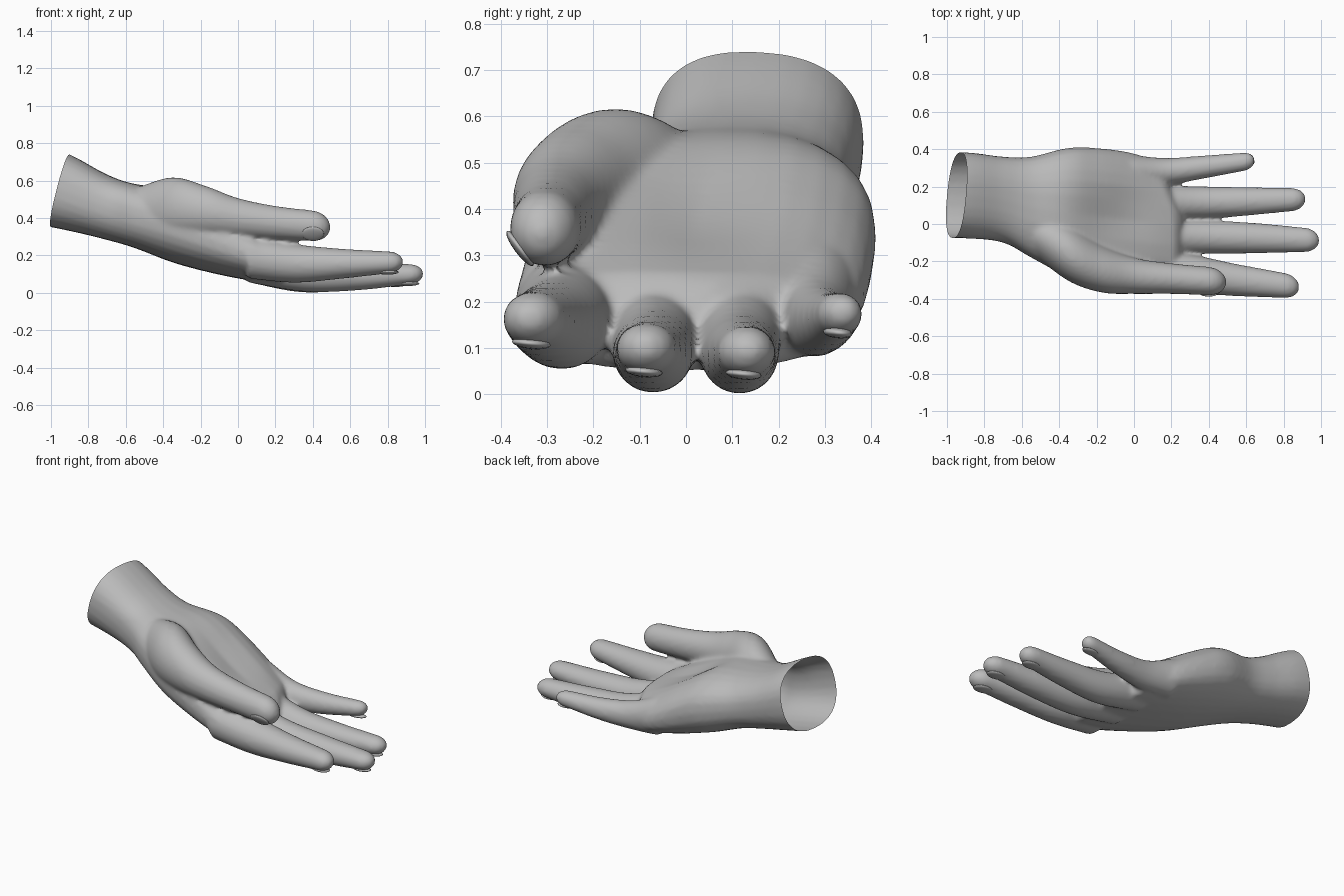
import bpy, bmesh, math
from mathutils import Vector

cube = bpy.data.objects.get("Cube")
if cube:
    bpy.data.objects.remove(cube, do_unlink=True)

GREY = (0.5, 0.5, 0.5, 1)
skin = bpy.data.materials.new("plain grey")
skin.use_nodes = True
skin.diffuse_color = GREY
skin.node_tree.nodes["Principled BSDF"].inputs["Base Color"].default_value = GREY

SIDES = 28
STEPS = 6
DOME_RINGS = 5


def add_object(name, bm):
    mesh = bpy.data.meshes.new(name)
    bm.to_mesh(mesh)
    bm.free()
    mesh.materials.append(skin)
    obj = bpy.data.objects.new(name, mesh)
    bpy.context.collection.objects.link(obj)
    return obj


def spline(keys):
    """Smooth in-between rings for a list of (x, y, z, half width, half height)."""
    padded = [keys[0] * 2 - keys[1]] + keys + [keys[-1] * 2 - keys[-2]]
    rings = []
    for a, b, c, d in zip(padded, padded[1:], padded[2:], padded[3:]):
        for i in range(STEPS):
            t = i / STEPS
            rings.append(b + (c - a) * (t / 2) + (a * 2 - b * 5 + c * 4 - d) * (t * t / 2)
                         + (b * 3 - a - c * 3 + d) * (t ** 3 / 2))
    return rings + [keys[-1]]


def loft(bm, keys, dome, power=2.0, dent=0.0, slant=0.0):
    """Closed tube along x with a rounded far end."""
    rings = spline(keys)
    end = rings[-1]
    heading = end - rings[-2]
    heading = heading / heading[0]
    for i in range(1, DOME_RINGS + 1):
        t = math.sin(i / DOME_RINGS * math.radians(85))
        ring = end + heading * (dome * t)
        shrink = math.sqrt(1 - t * t)
        ring[3], ring[4] = end[3] * shrink, end[4] * shrink
        rings.append(ring)
    loops = []
    for x, yc, zc, ry, rz in rings:
        loop = []
        for k in range(SIDES):
            angle = math.tau * k / SIDES
            c, s = math.cos(angle), math.sin(angle)
            y = yc + ry * math.copysign(abs(c) ** (2 / power), c)
            z = zc + rz * math.copysign(abs(s) ** (2 / power), s)
            # Hollow of the palm, and knuckles set back towards the little finger
            if s > 0:
                z -= dent * s * math.exp(-((y - 0.04) / 0.14) ** 2 - ((x + 0.08) / 0.22) ** 2)
            pull = slant * max(0, x + 0.3) * max(0, y - 0.05)
            loop.append(bm.verts.new((x - pull, y, z)))
        loops.append(loop)
    for low, high in zip(loops, loops[1:]):
        for k in range(SIDES):
            n = (k + 1) % SIDES
            bm.faces.new((low[k], low[n], high[n], high[k]))
    bm.faces.new(loops[0][::-1])
    bm.faces.new(loops[-1])


def digit_keys(points, base_ratio, tip_ratio):
    """Add a half height to (x, y, z, half width) points, flattening towards the tip."""
    keys = []
    for i, point in enumerate(points):
        blend = i / (len(points) - 1)
        ratio = base_ratio + (tip_ratio - base_ratio) * blend
        keys.append(Vector((*point, point[3] * ratio)))
    return keys


# Wrist and palm
palm = [
    (-1.2, 0.155, 0.63, 0.23, 0.24), (-0.9, 0.153, 0.535, 0.23, 0.205),
    (-0.7, 0.13, 0.457, 0.23, 0.175), (-0.55, 0.09, 0.41, 0.27, 0.172),
    (-0.35, 0.062, 0.36, 0.345, 0.198), (-0.15, 0.035, 0.29, 0.37, 0.182),
    (0.05, 0.01, 0.215, 0.375, 0.147), (0.19, -0.01, 0.168, 0.36, 0.115),
]
body = bmesh.new()
loft(body, [Vector(p) for p in palm], 0.08, power=2.4, dent=0.05, slant=0.7)

# Fingers and thumb
index = [(0.05, -0.262, 0.19, 0.108), (0.3, -0.268, 0.157, 0.104),
         (0.55, -0.3, 0.155, 0.086), (0.8, -0.328, 0.162, 0.068)]
middle = [(0.05, -0.07, 0.165, 0.095), (0.35, -0.07, 0.1, 0.09),
          (0.63, -0.075, 0.09, 0.082), (0.91, -0.085, 0.098, 0.066)]
ring = [(0.05, 0.115, 0.165, 0.095), (0.33, 0.115, 0.095, 0.087),
        (0.58, 0.12, 0.086, 0.077), (0.84, 0.13, 0.092, 0.063)]
little = [(-0.02, 0.275, 0.21, 0.095), (0.17, 0.279, 0.165, 0.074),
          (0.37, 0.304, 0.158, 0.062), (0.585, 0.332, 0.173, 0.05)]
thumb = [(-0.55, -0.03, 0.42, 0.125), (-0.35, -0.15, 0.445, 0.155),
         (-0.17, -0.24, 0.43, 0.127), (0.0, -0.277, 0.4, 0.097),
         (0.2, -0.292, 0.375, 0.082), (0.4, -0.305, 0.358, 0.076)]
digits = {
    "index": digit_keys(index, 1.05, 0.88),
    "middle": digit_keys(middle, 1.15, 0.85),
    "ring": digit_keys(ring, 1.15, 0.88),
    "little": digit_keys(little, 1.25, 0.92),
    "thumb": digit_keys(thumb, 1.12, 1.08),
}
for keys in digits.values():
    loft(body, keys, keys[-1][3] * 1.25)
bmesh.ops.recalc_face_normals(body, faces=body.faces)
source = add_object("hand_source", body)

# Blend all parts into one skin
remesh = source.modifiers.new("blend", 'REMESH')
remesh.mode = 'VOXEL'
remesh.voxel_size = 0.012
soften = source.modifiers.new("soften", 'SMOOTH')
soften.factor = 0.5
soften.iterations = 8
blended = source.evaluated_get(bpy.context.evaluated_depsgraph_get())
hand = bmesh.new()
hand.from_mesh(blended.to_mesh())
blended.to_mesh_clear()
bpy.data.objects.remove(source, do_unlink=True)

# Open slanted cut at the wrist
bmesh.ops.bisect_plane(hand, geom=hand.verts[:] + hand.edges[:] + hand.faces[:],
                       plane_co=(-0.948, 0.155, 0.548), plane_no=(-1, 0.1, 0.26),
                       clear_outer=True)
for face in hand.faces:
    face.smooth = True
add_object("hand", hand)


# Nails: slim domes set into the back of each tip
def nail(name, centre, length, width, out, along):
    bm = bmesh.new()
    bmesh.ops.create_uvsphere(bm, u_segments=20, v_segments=10, radius=1)
    side = out.cross(along).normalized()
    along = side.cross(out)
    for v in bm.verts:
        v.co = centre + along * (v.co.x * length) + side * (v.co.y * width) + out * (v.co.z * 0.012)
    for face in bm.faces:
        face.smooth = True
    add_object(name, bm)


for name, keys in digits.items():
    end = keys[-1]
    along = Vector((end - keys[-2])[:3])
    out = Vector((0, -0.8, -0.6)) if name == "thumb" else Vector((0, -0.1, -1)).normalized()
    reach = Vector((0, out.y * end[3], out.z * end[4])) * 0.88
    nail(name + "_nail", Vector(end[:3]) + reach, 0.06, end[3] * 0.62, out, along)
